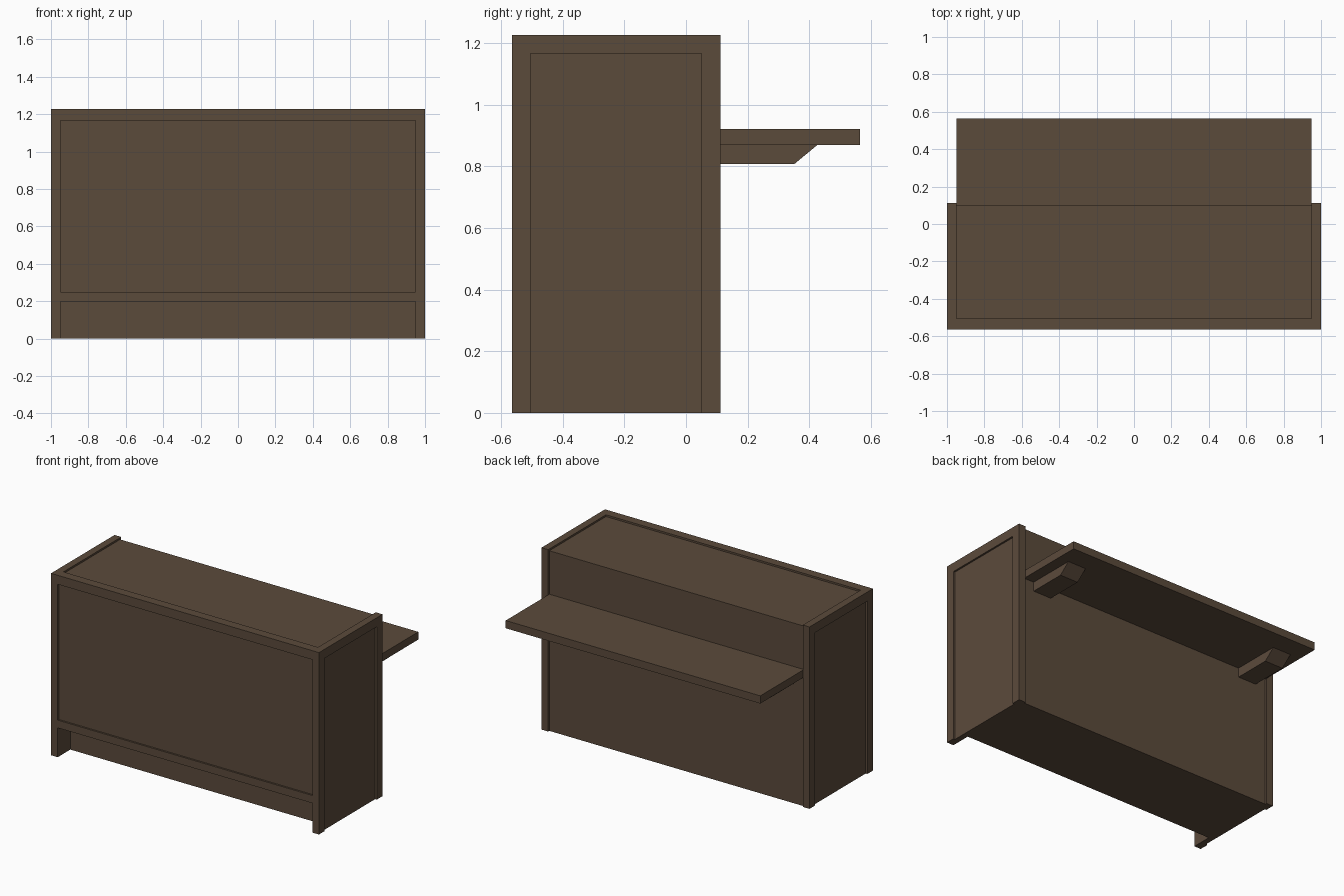
import bpy, bmesh

if "Cube" in bpy.data.objects:
    bpy.data.objects.remove(bpy.data.objects["Cube"])

wood = bpy.data.materials.new("dark_brown_wood")
wood.diffuse_color = (0.105, 0.069, 0.044, 1.0)
wood.use_nodes = True
wood.node_tree.nodes["Principled BSDF"].inputs["Base Color"].default_value = wood.diffuse_color


def prism(name, profile, x0, x1, mirror=False):
    """Extrude a (y, z) profile from x0 to x1, optionally mirrored across x = 0."""
    bm = bmesh.new()
    base = bm.faces.new([bm.verts.new((x0, y, z)) for y, z in profile])
    ext = bmesh.ops.extrude_face_region(bm, geom=[base])
    verts = [v for v in ext["geom"] if isinstance(v, bmesh.types.BMVert)]
    bmesh.ops.translate(bm, verts=verts, vec=(x1 - x0, 0, 0))
    bmesh.ops.recalc_face_normals(bm, faces=bm.faces[:])
    mesh = bpy.data.meshes.new(name)
    bm.to_mesh(mesh)
    bm.free()
    mesh.materials.append(wood)
    ob = bpy.data.objects.new(name, mesh)
    bpy.context.collection.objects.link(ob)
    if mirror:
        ob.modifiers.new("mirror", 'MIRROR').use_mirror_merge = False
    return ob


def box(name, x0, x1, y0, y1, z0, z1, mirror=False):
    return prism(name, [(y0, z0), (y1, z0), (y1, z1), (y0, z1)], x0, x1, mirror)


FRONT, BACK, TOP = -0.565, 0.112, 1.227
W, IN, T, R = 1.0, 0.95, 0.061, 0.012   # half width, inner half width, frame depth, recess

# Counter body with toe-kick notch
prism("counter_body", [(-0.43, 0), (BACK - R, 0), (BACK - R, TOP - R),
                       (FRONT + R, TOP - R), (FRONT + R, 0.2), (-0.43, 0.2)], -IN, IN)

# Recessed side panels and their frames
box("side_panel", IN, W - R, FRONT + T, BACK - T, 0, TOP - T, True)
box("front_post", IN, W, FRONT, FRONT + T, 0, TOP, True)
box("back_post", IN, W, BACK - T, BACK, 0, TOP, True)
box("side_top_rail", IN, W, FRONT + T, BACK - T, TOP - T, TOP, True)

# Front rails
box("front_top_rail", -IN, IN, FRONT, FRONT + T, TOP - T, TOP)
box("front_bottom_rail", -IN, IN, FRONT, FRONT + T, 0.198, 0.25)

# Rear worktop and its brackets
box("worktop", -IN, IN, BACK - R, 0.565, 0.87, 0.922)
prism("worktop_bracket", [(BACK - R, 0.808), (0.352, 0.808), (0.427, 0.87), (BACK - R, 0.87)],
      0.74, 0.875, True)
